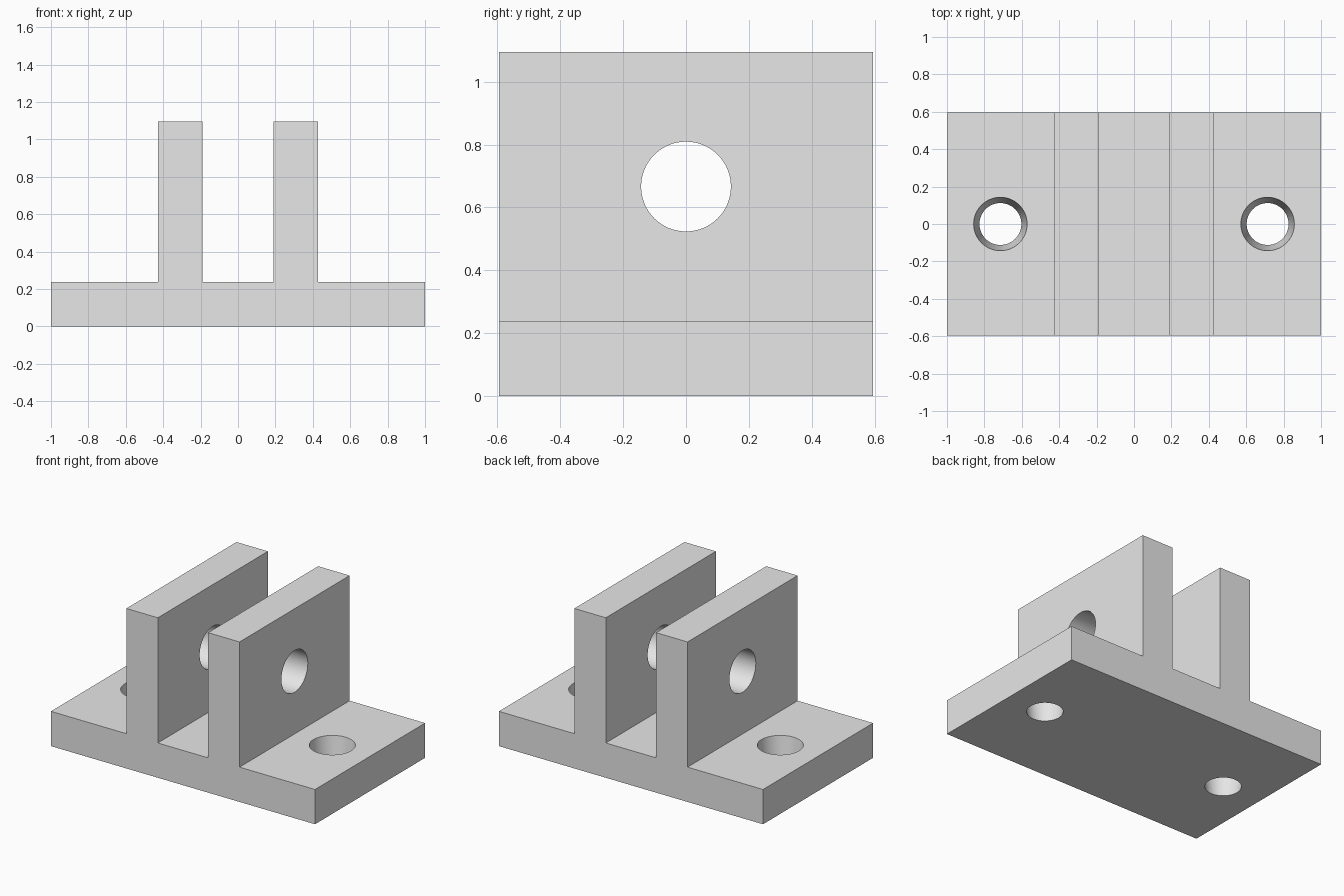
import bpy
import bmesh
from math import pi
from mathutils import Matrix

cube = bpy.data.objects.get("Cube")
if cube:
    bpy.data.objects.remove(cube, do_unlink=True)

U = 2 / 42            # design unit: the base is 42 units long
DEPTH = 25 * U
BASE = 5 * U
TOP = 23 * U
INNER, OUTER = 4 * U, 9 * U

grey = bpy.data.materials.new("plain grey")
grey.use_nodes = True
grey.diffuse_color = (0.8, 0.8, 0.8, 1)
grey.node_tree.nodes["Principled BSDF"].inputs["Base Color"].default_value = (0.8, 0.8, 0.8, 1)


def make_object(name, bm):
    bmesh.ops.recalc_face_normals(bm, faces=bm.faces)
    mesh = bpy.data.meshes.new(name)
    bm.to_mesh(mesh)
    bm.free()
    mesh.materials.append(grey)
    obj = bpy.data.objects.new(name, mesh)
    bpy.context.collection.objects.link(obj)
    return obj


def make_cutter(name, r_low, r_high, length, matrix):
    bm = bmesh.new()
    bmesh.ops.create_cone(bm, cap_ends=True, segments=64, radius1=r_low,
                          radius2=r_high, depth=length, matrix=matrix)
    obj = make_object(name, bm)
    obj.hide_render = True
    obj.hide_viewport = True
    obj.display_type = 'WIRE'
    return obj


# Bracket body: base with two upright lugs, extruded front to back
half = [(INNER, BASE), (INNER, TOP), (OUTER, TOP), (OUTER, BASE), (1, BASE), (1, 0)]
outline = half + [(-x, z) for x, z in reversed(half)]
bm = bmesh.new()
face = bm.faces.new([bm.verts.new((x, -DEPTH / 2, z)) for x, z in outline])
back = bmesh.ops.extrude_face_region(bm, geom=[face])["geom"]
bmesh.ops.translate(bm, vec=(0, DEPTH, 0),
                    verts=[v for v in back if isinstance(v, bmesh.types.BMVert)])
bracket = make_object("clevis_bracket", bm)

# Pin hole through both lugs
cutters = [make_cutter("pin_hole_cutter", 3 * U, 3 * U, 1.2,
                       Matrix.Translation((0, 0, 14 * U)) @ Matrix.Rotation(pi / 2, 4, 'Y'))]

# Tapered mounting holes, wider at the top, run slightly past both faces
R_LOW, R_HIGH, PAST = 0.112, 3 * U, 0.02
flare = (R_HIGH - R_LOW) / BASE * PAST
for side, x in (("left", 15 * U), ("right", -15 * U)):
    cutters.append(make_cutter(side + "_mounting_hole_cutter", R_LOW - flare, R_HIGH + flare,
                               BASE + 2 * PAST, Matrix.Translation((x, 0, BASE / 2))))

for cutter in cutters:
    mod = bracket.modifiers.new(cutter.name, 'BOOLEAN')
    mod.operation = 'DIFFERENCE'
    mod.solver = 'EXACT'
    mod.object = cutter

# Apply the cuts, then smooth the hole walls only
bpy.context.view_layer.objects.active = bracket
bracket.select_set(True)
for mod in list(bracket.modifiers):
    bpy.ops.object.modifier_apply(modifier=mod.name)
for cutter in cutters:
    bpy.data.objects.remove(cutter, do_unlink=True)
bpy.ops.object.shade_smooth_by_angle(angle=pi / 6)
